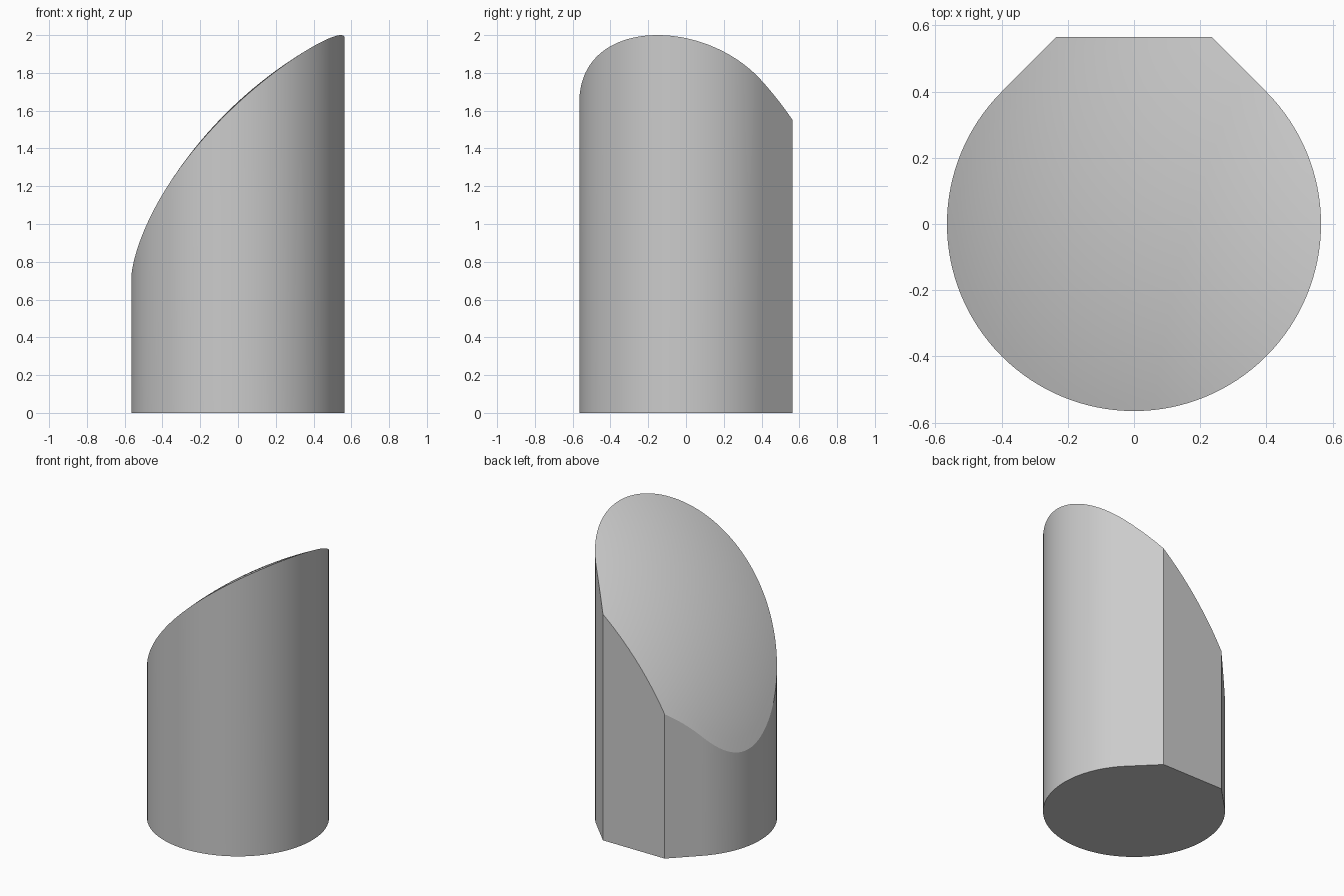
import bpy, bmesh, math

cube = bpy.data.objects.get("Cube")
if cube:
    bpy.data.objects.remove(cube)

HEIGHT = 2.0
RADIUS = 0.565
FLAT_HALF = RADIUS * math.tan(math.pi / 8)
ARC_STEPS = 96
RINGS = 20

# The slanting cut is part of a large sphere centred on the ground, off to one side
DOME_X, DOME_Y = 1.52, -0.42
DOME_SQUARED = HEIGHT ** 2 + (math.hypot(DOME_X, DOME_Y) - RADIUS) ** 2


def cut_height(x, y):
    """Height of the spherical cut."""
    return math.sqrt(DOME_SQUARED - (x - DOME_X) ** 2 - (y - DOME_Y) ** 2)


def outline():
    """Round outline whose back runs along two tangents to a flat."""
    pts = []
    for i in range(ARC_STEPS + 1):
        a = math.radians(135 + 270 * i / ARC_STEPS)
        pts.append((RADIUS * math.cos(a), RADIUS * math.sin(a)))
    corners = [pts[-1], (FLAT_HALF, RADIUS), (-FLAT_HALF, RADIUS), pts[0]]
    # Subdivide the straight back edges so the cut curves along them
    for (ax, ay), (bx, by) in zip(corners, corners[1:]):
        for k in range(1, 13):
            t = k / 12
            pts.append((ax + (bx - ax) * t, ay + (by - ay) * t))
    return pts[:-1]


bm = bmesh.new()
pts = outline()
n = len(pts)

# Base and walls
bottom = [bm.verts.new((x, y, 0)) for x, y in pts]
rim = [bm.verts.new((x, y, cut_height(x, y))) for x, y in pts]
bm.faces.new(bottom[::-1])
for i in range(n):
    j = (i + 1) % n
    bm.faces.new((bottom[i], bottom[j], rim[j], rim[i]))

# Domed cut, built as shrinking rings
outer = rim
for r in range(1, RINGS):
    s = 1 - r / RINGS
    inner = [bm.verts.new((x * s, y * s, cut_height(x * s, y * s))) for x, y in pts]
    for i in range(n):
        j = (i + 1) % n
        bm.faces.new((outer[i], outer[j], inner[j], inner[i]))
    outer = inner
centre = bm.verts.new((0, 0, cut_height(0, 0)))
for i in range(n):
    bm.faces.new((outer[i], outer[(i + 1) % n], centre))
bmesh.ops.recalc_face_normals(bm, faces=bm.faces)

mesh = bpy.data.meshes.new("slanted_column")
bm.to_mesh(mesh)
bm.free()
column = bpy.data.objects.new("slanted_column", mesh)
bpy.context.collection.objects.link(column)

# Plain grey
grey = bpy.data.materials.new("plain_grey")
grey.use_nodes = True
colour = (0.6, 0.6, 0.6, 1)
grey.diffuse_color = colour
for node in grey.node_tree.nodes:
    if node.type == "BSDF_PRINCIPLED":
        node.inputs["Base Color"].default_value = colour
mesh.materials.append(grey)

# Smooth walls and cut, crisp rim and corners
bpy.ops.object.select_all(action="DESELECT")
column.select_set(True)
bpy.context.view_layer.objects.active = column
bpy.ops.object.shade_smooth_by_angle(angle=math.radians(15))
